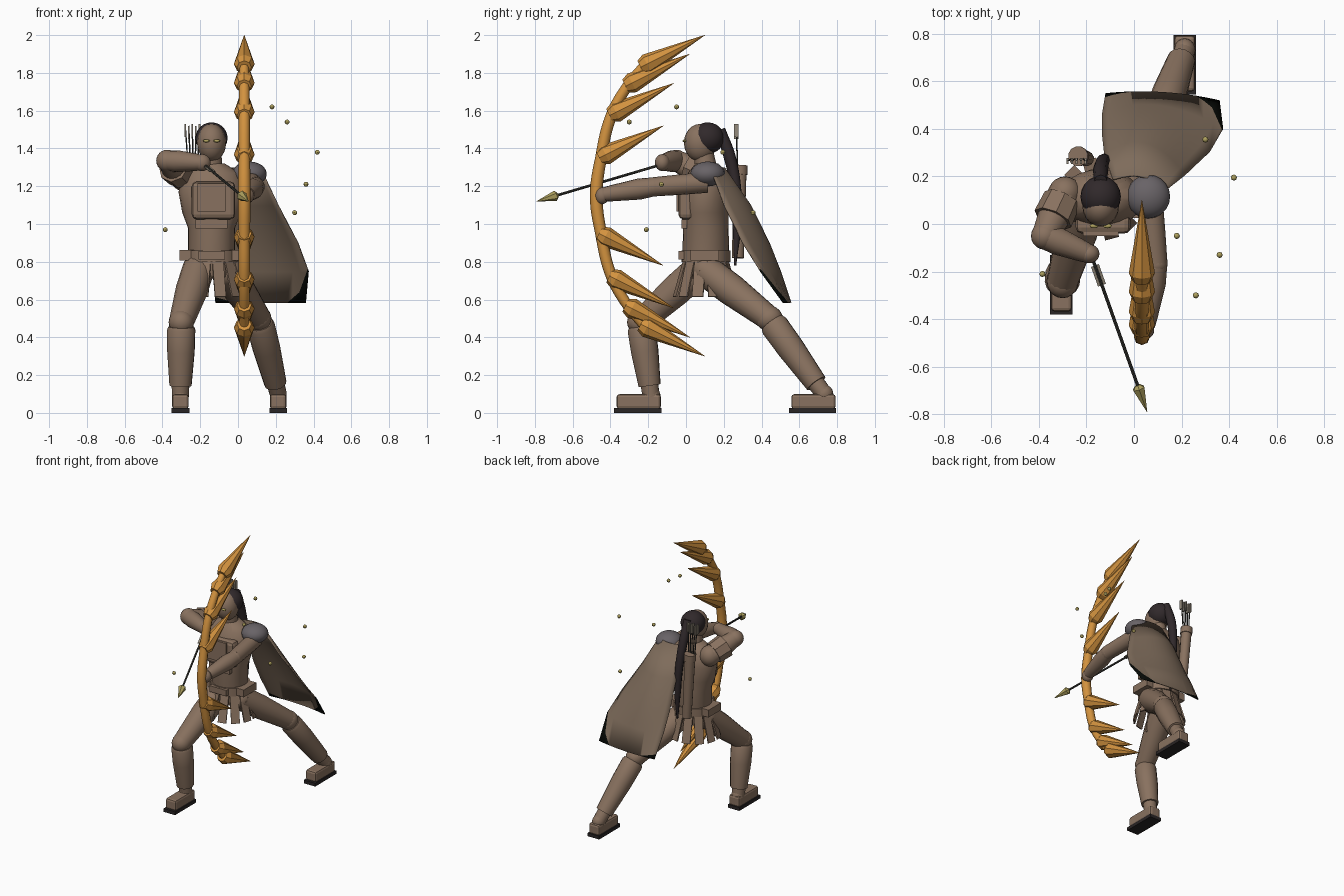
import bpy, bmesh, math
from mathutils import Vector

if "Cube" in bpy.data.objects:
    bpy.data.objects.remove(bpy.data.objects["Cube"])


def material(name, r, g, b):
    m = bpy.data.materials.new(name)
    m.use_nodes = True
    m.diffuse_color = (r, g, b, 1)
    m.node_tree.nodes["Principled BSDF"].inputs["Base Color"].default_value = (r, g, b, 1)
    return m


BROWN = material("warm brown", .25, .167, .115)
CLOTH = material("cloth brown", .21, .15, .105)
ORANGE = material("amber", .65, .29, .05)
HAIR = material("hair black", .03, .022, .024)
STEEL = material("steel grey", .14, .125, .135)
SOLE = material("sole black", .022, .018, .018)
BLACK = material("lining black", .002, .003, .002)
SHAFT = material("shaft grey", .045, .045, .038)
GOLD = material("pale gold", .42, .35, .11)
FEATHER = material("feather beige", .3, .26, .2)


def finish(bm, name, *mats, smooth=True):
    bmesh.ops.recalc_face_normals(bm, faces=bm.faces)
    me = bpy.data.meshes.new(name)
    bm.to_mesh(me)
    bm.free()
    ob = bpy.data.objects.new(name, me)
    bpy.context.collection.objects.link(ob)
    for m in mats:
        me.materials.append(m)
    bpy.ops.object.select_all(action='DESELECT')
    ob.select_set(True)
    bpy.context.view_layer.objects.active = ob
    if smooth:
        bpy.ops.object.shade_smooth_by_angle(angle=math.radians(40))
    return ob


def skin(bm, rings):
    """Bridge equal rings of points and cap both ends."""
    vs = [[bm.verts.new(p) for p in r] for r in rings]
    n = len(vs[0])
    for a, b in zip(vs, vs[1:]):
        for i in range(n):
            bm.faces.new((a[i], a[(i + 1) % n], b[(i + 1) % n], b[i]))
    bm.faces.new(vs[0])
    bm.faces.new(vs[-1])


def turned(name, a, b, profile, mat, n=16, smooth=True):
    """Round part along a-b; profile holds (fraction, radius)."""
    a, b = Vector(a), Vector(b)
    q = (b - a).to_track_quat('Z', 'X')
    bm = bmesh.new()
    skin(bm, [[a.lerp(b, t) + q @ Vector((r * math.cos(k * math.tau / n), r * math.sin(k * math.tau / n), 0))
               for k in range(n)] for t, r in profile])
    return finish(bm, name, mat, smooth=smooth)


def loft(name, levels, mat, n=24):
    """Upright oval body; levels hold (z, cx, cy, rx, ry)."""
    bm = bmesh.new()
    skin(bm, [[(cx + rx * math.cos(k * math.tau / n), cy + ry * math.sin(k * math.tau / n), z)
               for k in range(n)] for z, cx, cy, rx, ry in levels])
    return finish(bm, name, mat)


def ball(name, loc, scale, mat, u=20, v=12):
    bm = bmesh.new()
    bmesh.ops.create_uvsphere(bm, u_segments=u, v_segments=v, radius=1)
    ob = finish(bm, name, mat)
    ob.location, ob.scale = loc, scale
    return ob


def box(name, loc, size, mat, rot=(0, 0, 0), bevel=0):
    bm = bmesh.new()
    bmesh.ops.create_cube(bm, size=1)
    bmesh.ops.scale(bm, vec=size, verts=bm.verts)
    if bevel:
        bmesh.ops.bevel(bm, geom=bm.edges[:], offset=bevel, segments=2, profile=.5, affect='EDGES')
    ob = finish(bm, name, mat, smooth=False)
    ob.location, ob.rotation_euler = loc, rot
    return ob


def tube(name, pts, radii, mat, res=2):
    cu = bpy.data.curves.new(name, 'CURVE')
    cu.dimensions, cu.bevel_depth, cu.bevel_resolution = '3D', 1, res
    cu.use_fill_caps, cu.resolution_u = True, 6
    sp = cu.splines.new('BEZIER')
    sp.bezier_points.add(len(pts) - 1)
    for bp, p, r in zip(sp.bezier_points, pts, radii):
        bp.co, bp.radius = p, r
        bp.handle_left_type = bp.handle_right_type = 'AUTO'
    ob = bpy.data.objects.new(name, cu)
    bpy.context.collection.objects.link(ob)
    cu.materials.append(mat)


# Torso, belt and armour
CX = -.14
loft("torso", [(.72, CX, .1, .1, .1), (.82, CX, .105, .125, .125), (.98, CX, .105, .125, .12),
               (1.06, CX, .1, .155, .125), (1.17, CX, .105, .175, .125), (1.27, CX, .11, .15, .1),
               (1.32, CX, .11, .07, .06)], BROWN)
loft("belt", [(.8, CX, .105, .14, .13), (.86, CX, .105, .14, .13)], BROWN)
for x in (-.27, -.01):
    box("belt_pouch", (x, .1, .835), (.08, .15, .055), BROWN)
box("belt_front", (CX, -.025, .835), (.14, .03, .045), BROWN)
box("chest_plate", (CX + .01, .0, 1.125), (.23, .08, .2), BROWN, bevel=.025)
box("chest_inset", (CX, -.04, 1.14), (.15, .02, .15), BROWN)
box("abdomen_plate", (CX, -.01, 1.0), (.17, .03, .05), BROWN)
for k in range(12):
    a = k * math.tau / 12 + .26
    c, s = math.cos(a), math.sin(a)
    box("skirt_strip", (CX + .155 * c, .105 + .14 * s, .71), (.01, .06, .2), BROWN, (0, -.28, a))

# Head and hair
turned("neck", (CX, .11, 1.27), (CX, .09, 1.4), [(0, .06), (1, .05)], BROWN)
ball("head", (CX, .075, 1.43), (.077, .086, .1), BROWN)
ball("hair_cap", (CX, .115, 1.455), (.085, .088, .083), HAIR)
for s in (-1, 1):
    ball("eye", (CX + .028 * s, -.008, 1.44), (.019, .01, .008), GOLD, 8, 6)
tube("ponytail", [(CX, .18, 1.5), (CX, .23, 1.36), (-.13, .265, 1.18), (-.12, .27, 1), (-.11, .26, .78)],
     [.028, .032, .028, .024, .006], HAIR)


# Legs: hip, knee, ankle, foot centre
def leg(side, hip, knee, ankle, foot):
    turned(side + "_thigh", hip, knee, [(-.06, .05), (0, .085), (.4, .085), (1, .066)], BROWN)
    ball(side + "_hip", hip, (.085, .085, .085), BROWN)
    ball(side + "_knee", knee, (.067, .072, .067), BROWN)
    turned(side + "_shin", knee, ankle, [(.06, .068), (.1, .075), (.4, .073), (.86, .059), (.86, .047), (1, .045)], BROWN)
    ball(side + "_ankle", ankle, (.045, .05, .05), BROWN)
    x, y = foot
    box(side + "_sole", (x, y, .0125), (.095, .25, .025), SOLE)
    box(side + "_shoe", (x, y + .005, .06), (.088, .235, .078), BROWN, bevel=.015)


leg("right", (-.21, .07, .76), (-.3, -.24, .48), (-.305, -.185, .09), (-.305, -.255))
leg("left", (-.06, .11, .75), (.11, .44, .5), (.213, .73, .1), (.213, .67))

# Drawing arm
sh, el, ha = (-.29, .13, 1.25), (-.375, -.05, 1.335), (-.19, -.125, 1.325)
ball("right_shoulder", sh, (.07, .07, .075), BROWN)
turned("right_upper_arm", sh, el, [(0, .07), (.5, .07), (1, .055)], BROWN)
turned("right_arm_guard", sh, el, [(.15, .08), (.6, .085)], BROWN, 8, False)
ball("right_elbow", el, (.058, .058, .058), BROWN)
turned("right_forearm", el, ha, [(0, .055), (.3, .058), (.85, .045), (1, .04)], BROWN)
ball("right_hand", ha, (.045, .04, .045), BROWN)

# Bow arm and shoulder guard
sh, el, ha = (.065, .11, 1.22), (.09, -.17, 1.197), (.05, -.43, 1.157)
turned("left_upper_arm", sh, el, [(0, .055), (.5, .054), (1, .051)], BROWN)
ball("left_elbow", el, (.051, .051, .051), BROWN)
turned("left_forearm", el, ha, [(0, .05), (.3, .056), (.85, .043), (1, .038)], BROWN)
ball("left_hand", (.045, -.445, 1.15), (.04, .04, .045), BROWN)
ball("shoulder_guard", (.06, .115, 1.265), (.092, .092, .066), STEEL)

# Bow with mirrored limbs and thorn blades
BX, MID = .033, 1.15
half = [(0, -.475), (.2, -.45), (.425, -.395), (.58, -.31), (.68, -.23)]
path = [(BX, y, MID - d) for d, y in half[:0:-1]] + [(BX, y, MID + d) for d, y in half]
tube("bow", path, [.025, .028, .03, .031, .034, .031, .03, .028, .025], ORANGE)
for s in (-1, 1):
    for d, y in half[1:]:
        turned("bow_blade", (BX, y - .01, MID + s * d), (BX, y + .33, MID + s * (d + .17)),
               [(0, .038), (.1, .055), (1, .001)], ORANGE, 8, False)

# Nocked arrow with a flat fin
tail, tip = Vector((-.18, -.13, 1.315)), Vector((.055, -.79, 1.12))
turned("arrow_shaft", tail, tip, [(0, .007), (.9, .007)], SHAFT, 8)
turned("arrow_head", tail, tip, [(.83, .012), (.85, .028), (1, .001)], GOLD, 6, False)
box("arrow_fin", tail.lerp(tip, .13), (.035, .004, .09), FEATHER,
    (tip - tail).to_track_quat('Z', 'Y').to_euler())

# Quiver and spare arrows
turned("quiver", (-.2, .275, .82), (-.235, .285, 1.31), [(0, .032), (.9, .037), (.9, .042), (1, .042)], BROWN, 12)
for k in range(5):
    x, top = -.28 + .019 * k, 1.53 - .01 * (k % 2)
    turned("spare_arrow", (-.26 + .011 * k, .275, 1.25), (x, .265, top), [(0, .004), (1, .004)], SHAFT, 6)
    box("spare_arrow_fin", (x, .265, top - .035), (.009, .024, .07), FEATHER)

# Half cape: rows of (z, left, middle, right), curved across
rows = [(1.3, (-.09, .19), (.04, .2), (.12, .13)), (1.1, (-.125, .29), (.05, .34), (.215, .205)),
        (.9, (-.135, .38), (.08, .44), (.32, .305)), (.75, (-.135, .46), (.1, .5), (.375, .4)),
        (.585, (-.12, .55), (.12, .555), (.36, .52))]
bm = bmesh.new()
N = 14
grid = []
for z, l, m, r in rows:
    l, m, r = Vector(l), Vector(m), Vector(r)
    line = []
    for i in range(N + 1):
        t = i / N
        p = l * (1 - t) * (1 - 2 * t) + m * 4 * t * (1 - t) + r * t * (2 * t - 1)
        line.append(bm.verts.new((p.x, p.y, z)))
    grid.append(line)
for a, b in zip(grid, grid[1:]):
    for i in range(N):
        bm.faces.new((a[i], a[i + 1], b[i + 1], b[i]))
# Dark lower corners, cut along slanted lines
corners = [(Vector((.37, 0, .76)), Vector((.11, 0, -.04))), (Vector((.335, 0, .65)), Vector((.07, 0, -.08))),
           (Vector((-.13, 0, .618)), Vector((-.035, 0, -.13)))]
for co, no in corners:
    bmesh.ops.bisect_plane(bm, geom=bm.verts[:] + bm.edges[:] + bm.faces[:], plane_co=co, plane_no=no)
for f in bm.faces:
    c = f.calc_center_median()
    f.material_index = int(any((c - co).dot(no) > 0 for co, no in corners))
cape = finish(bm, "cape", CLOTH, BLACK)
cape.modifiers.new("thickness", 'SOLIDIFY').thickness = .008

# Floating sparks
for p in [(.18, -.05, 1.62), (.26, -.3, 1.54), (.42, .195, 1.38), (.36, -.13, 1.21), (.3, .355, 1.06), (-.385, -.21, .97)]:
    ball("spark", p, (.013, .013, .013), GOLD, 8, 6)
